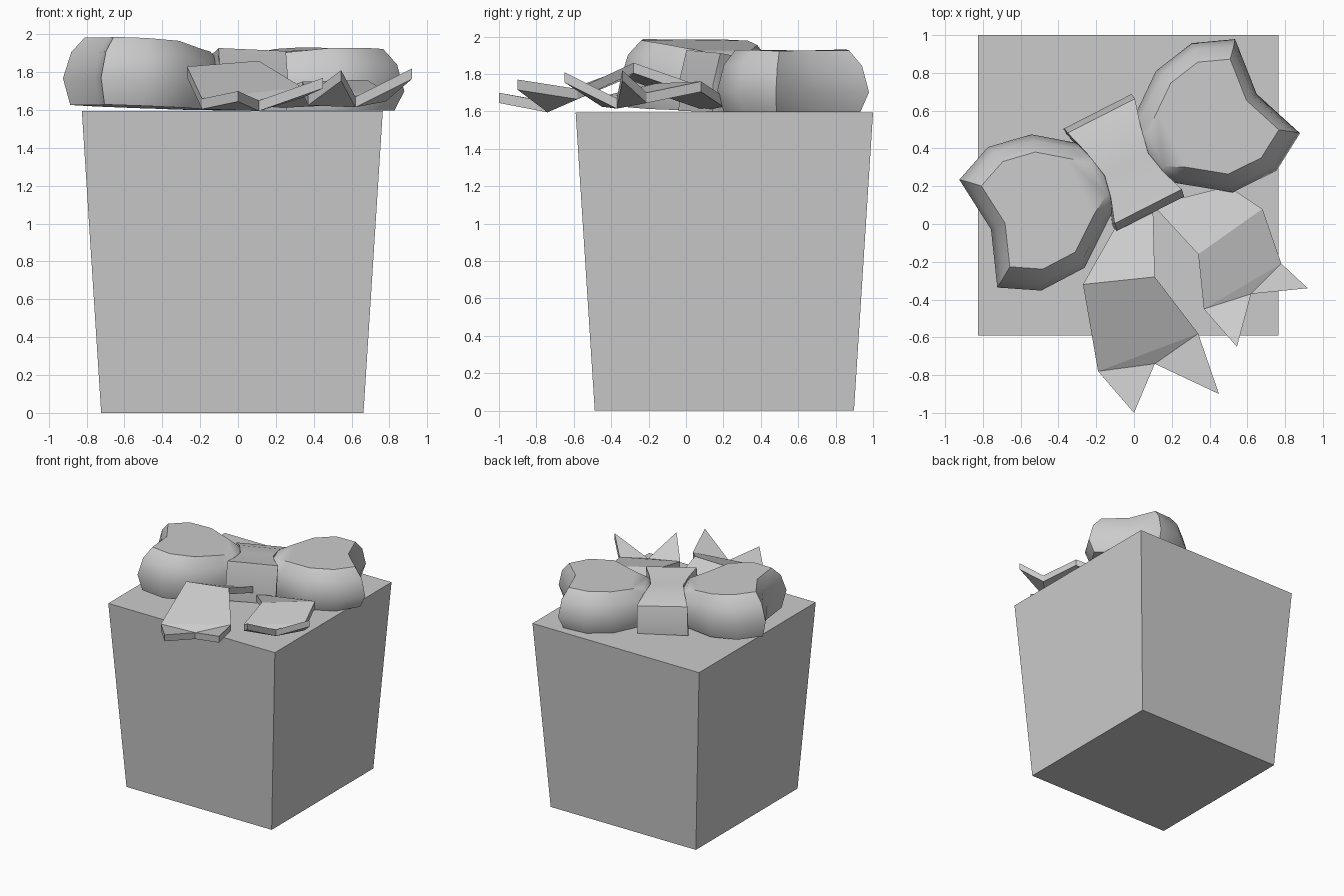
import bpy, bmesh, math
from mathutils import Matrix, Vector

cube = bpy.data.objects.get("Cube")
if cube:
    bpy.data.objects.remove(cube, do_unlink=True)

# One plain grey
grey = bpy.data.materials.new("plain_grey")
grey.use_nodes = True
COLOUR = (0.6, 0.6, 0.6, 1)
grey.diffuse_color = COLOUR
grey.node_tree.nodes["Principled BSDF"].inputs["Base Color"].default_value = COLOUR


def add_part(name, verts, faces, smooth=None):
    mesh = bpy.data.meshes.new(name)
    bm = bmesh.new()
    vs = [bm.verts.new(v) for v in verts]
    for f in faces:
        bm.faces.new([vs[i] for i in f])
    bmesh.ops.recalc_face_normals(bm, faces=bm.faces)
    bm.to_mesh(mesh)
    bm.free()
    mesh.materials.append(grey)
    obj = bpy.data.objects.new(name, mesh)
    bpy.context.collection.objects.link(obj)
    if smooth:
        bpy.ops.object.select_all(action='DESELECT')
        obj.select_set(True)
        bpy.context.view_layer.objects.active = obj
        bpy.ops.object.shade_smooth_by_angle(angle=math.radians(smooth))
    return obj


def loft(name, rings, smooth=None):
    """Skin equal-length rings and cap both ends."""
    n = len(rings[0])
    faces = [(r * n + i, r * n + (i + 1) % n, (r + 1) * n + (i + 1) % n, (r + 1) * n + i)
             for r in range(len(rings) - 1) for i in range(n)]
    last = (len(rings) - 1) * n
    faces += [tuple(range(n)), tuple(range(last, last + n))]
    return add_part(name, [v for ring in rings for v in ring], faces, smooth)


# Tapered box
def square(half, z):
    cx, cy = -0.03, 0.205
    return [(cx + sx * half, cy + sy * half, z)
            for sx, sy in ((-1, -1), (1, -1), (1, 1), (-1, 1))]


loft("box", [square(0.693, 0), square(0.795, 1.595)])

# Bow frame: turned on the lid and rolled slightly to one side
bow = (Matrix.Translation((-0.05, 0.31, 1.595))
       @ Matrix.Rotation(math.radians(27), 4, 'Z')
       @ Matrix.Rotation(math.radians(2.3), 4, 'Y'))


def on_bow(u, v, z):
    p = bow @ Vector((u, v, z))
    p.z = max(p.z, 1.597)
    return p


# Bow loops: outline stacked at several heights, lower towards the knot
outline = [(0.06, 0.13), (0.195, 0.235), (0.37, 0.37), (0.606, 0.415), (0.82, 0.33),
           (0.79, 0.02), (0.9, -0.27), (0.7, -0.39), (0.44, -0.387), (0.2, -0.21),
           (0.06, -0.13)]
levels = [(0.9, 0), (1.0, 0.14), (0.91, 0.28), (0.75, 0.36)]
for name, side in (("right_loop", -1), ("left_loop", 1)):
    rings = []
    for scale, z in levels:
        ring = []
        for u, v in outline:
            u2 = 0.5 + (u - 0.5) * scale
            drop = 1 - 0.45 * max(0, 0.5 - u2)
            ring.append(on_bow(side * u2, v * scale, z * drop))
        rings.append(ring)
    loft(name, rings, 45)

# Knot: waisted band over the middle, (v, half width, top height)
band = [(0.32, 0.2, 0.1), (0.29, 0.2, 0.235), (0.15, 0.16, 0.28), (0, 0.13, 0.29),
        (-0.12, 0.155, 0.305), (-0.25, 0.2, 0.325)]
rings = [[on_bow(-w, v, 0), on_bow(-w, v, t), on_bow(w, v, t), on_bow(w, v, 0)]
         for v, w, t in band]
rings.append([on_bow(u, -0.29, z) for u, z in ((-0.2, 0), (-0.2, 0.16), (0.2, 0.16), (0.2, 0))])
loft("knot", rings, 30)

# Ribbon tails: paired edge points from root to fold to end, then a forked tip
tail_faces = [(0, 1, 3, 2), (2, 3, 5, 4), (4, 5, 7), (4, 7, 6), (7, 5, 8)]
tails = {
    "front_tail": [(-0.1, -0.02, 1.72), (0.1, 0.12, 1.72),
                   (-0.27, -0.32, 1.83), (0.11, -0.28, 1.86),
                   (-0.19, -0.78, 1.66), (0.34, -0.58, 1.72),
                   (0, -1, 1.7), (0.11, -0.74, 1.65), (0.45, -0.9, 1.77)],
    "side_tail": [(0.1, 0.1, 1.66), (0.5, 0.2, 1.68),
                  (0.34, -0.16, 1.75), (0.68, 0.08, 1.76),
                  (0.37, -0.45, 1.68), (0.78, -0.21, 1.7),
                  (0.545, -0.65, 1.81), (0.62, -0.37, 1.67), (0.92, -0.34, 1.82)],
}
for name, pts in tails.items():
    lower = [(x, y, z - 0.055) for x, y, z in pts]
    rim = [0, 2, 4, 6, 7, 8, 5, 3, 1]
    n = len(pts)
    faces = tail_faces + [tuple(i + n for i in f) for f in tail_faces]
    faces += [(a, b, b + n, a + n) for a, b in zip(rim, rim[1:] + rim[:1])]
    add_part(name, pts + lower, faces)
